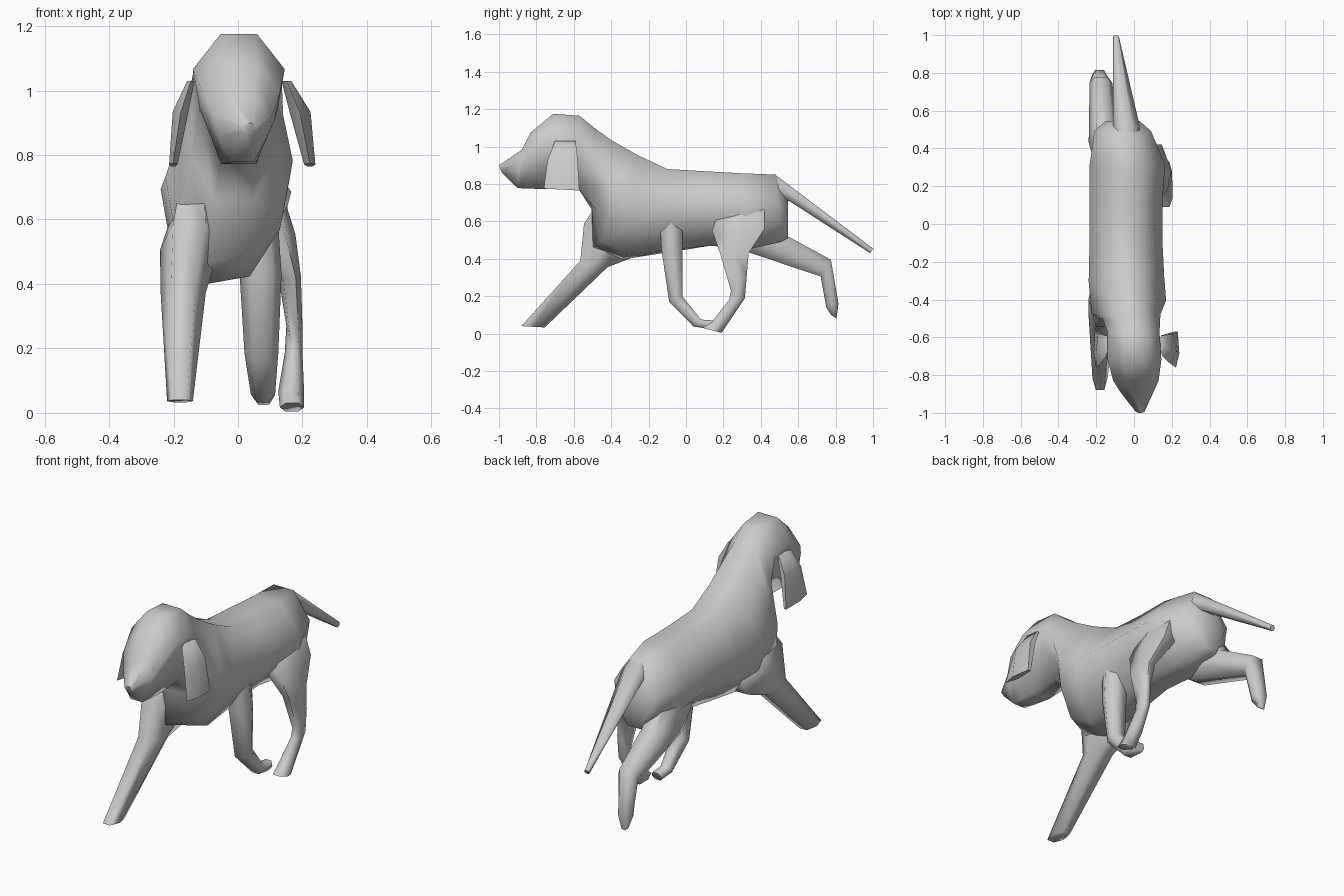
import bpy, bmesh, math

# Cross-section shapes: (across -1..1, along 0 = edge A .. 1 = edge B)
def trunk_ring(hi):
    return [(-.4, 0), (.4, 0), (1, hi), (.85, hi + .3), (.38, 1), (-.38, 1), (-.85, hi + .3), (-1, hi)]

LIMB = [(-.55, 0), (.55, 0), (1, .5), (.55, 1), (-.55, 1), (-1, .5)]
FLAP = [(0, 0), (1, .4), (.5, 1), (-.5, 1), (-1, .4)]


def loft(name, sections, shape=LIMB):
    """Skin rings: (edge A (y,z), edge B (y,z), x min, x max[, widest height[, skew (y,z) of right lower side]])."""
    bm = bmesh.new()
    rings = []
    for s in sections:
        (ya, za), (yb, zb), x0, x1 = s[:4]
        pts = trunk_ring(s[4]) if len(s) > 4 else shape
        ky, kz = s[5] if len(s) > 5 else (0, 0)
        cx, hw = (x0 + x1) / 2, (x1 - x0) / 2
        ring = []
        for u, t in pts:
            k = t * (u + 1) / 2
            ring.append(bm.verts.new((cx + u * hw, ya + (yb - ya) * t + ky * k,
                                      za + (zb - za) * t + kz * k)))
        rings.append(ring)
    n = len(rings[0])
    for a, b in zip(rings, rings[1:]):
        for i in range(n):
            j = (i + 1) % n
            bm.faces.new((a[i], a[j], b[j], b[i]))
    bm.faces.new(rings[0])
    bm.faces.new(rings[-1])
    bmesh.ops.recalc_face_normals(bm, faces=bm.faces)
    me = bpy.data.meshes.new(name)
    bm.to_mesh(me)
    bm.free()
    ob = bpy.data.objects.new(name, me)
    bpy.context.collection.objects.link(ob)
    bpy.ops.object.select_all(action='DESELECT')
    ob.select_set(True)
    bpy.context.view_layer.objects.active = ob
    bpy.ops.object.shade_smooth_by_angle(angle=math.radians(75))
    return ob


# Torso, neck and head in one skin (edge A is the back, edge B the belly)
loft("body_and_head", [
    ((.545, .73), (.545, .51), -.15, .03, .35),
    ((.48, .85), (.51, .49), -.21, .09, .40),
    ((.30, .857), (.33, .45), -.235, .165, .42),
    ((.10, .868), (.13, .47), -.235, .15, .40),
    ((-.10, .88), (-.06, .43), -.235, .15, .40, (0, .03)),
    ((-.26, .955), (-.36, .375), -.24, .16, .45, (.06, .07)),
    ((-.40, 1.035), (-.54, .43), -.225, .17, .50, (.13, .10)),
    ((-.49, 1.10), (-.52, .66), -.165, .14, .40, (.06, 0)),
    ((-.57, 1.165), (-.58, .78), -.14, .135, .30),
    ((-.71, 1.175), (-.74, .772), -.14, .145, .27),
    ((-.83, 1.075), (-.83, .775), -.11, .13, .27),
    ((-.88, .98), (-.90, .778), -.075, .105, .30),
    ((-1.0, .90), (-.985, .86), .01, .055, .35)])

# Tail
loft("tail", [
    ((.40, .83), (.42, .70), -.10, .03),
    ((.49, .84), (.55, .71), -.11, .03),
    ((1.0, .455), (.985, .43), -.11, -.08)])

# Front legs: one reaching forward, one swinging back
loft("front_leg_reaching", [
    ((-.44, .74), (-.22, .52), -.20, -.08),
    ((-.545, .59), (-.25, .42), -.242, -.06),
    ((-.565, .39), (-.42, .355), -.24, -.10),
    ((-.88, .04), (-.755, .033), -.22, -.14)])
loft("front_leg_folded", [
    ((-.145, .66), (-.02, .66), -.01, .12),
    ((-.13, .44), (-.02, .42), .005, .135),
    ((-.09, .17), (-.02, .20), .02, .125),
    ((.04, .038), (.08, .075), .04, .115),
    ((.13, .025), (.15, .07), .05, .11)])

# Hind legs: one swinging forward, one pushing off behind
loft("hind_leg_forward", [
    ((.20, .74), (.42, .74), -.02, .12),
    ((.14, .55), (.42, .56), .04, .178),
    ((.185, .42), (.335, .43), .125, .195),
    ((.24, .23), (.325, .31), .15, .20),
    ((.23, .18), (.315, .19), .145, .20),
    ((.14, .065), (.235, .07), .125, .205),
    ((.09, .03), (.19, .004), .13, .205)])
loft("hind_leg_pushing", [
    ((.42, .72), (.18, .54), -.20, -.07),
    ((.545, .52), (.32, .44), -.24, -.08),
    ((.775, .395), (.72, .305), -.235, -.115),
    ((.815, .16), (.75, .14), -.225, -.14),
    ((.805, .08), (.775, .10), -.205, -.165)])

# Hanging ears, slightly different spread on each side
for name, side, spread in (("ear_right", 1, 1.0), ("ear_left", -1, .75)):
    rows = [((-.70, 1.03), (-.59, 1.03), .135, .165),
            ((-.74, .93), (-.58, .94), .16, .225),
            ((-.76, .775), (-.57, .765), .205, .24)]
    out = []
    for a, b, x0, x1 in rows:
        x0, x1 = (.135 + (x - .135) * spread for x in (x0, x1))
        out.append((a, b, *sorted((side * x0, side * x1))))
    loft(name, out, FLAP)
